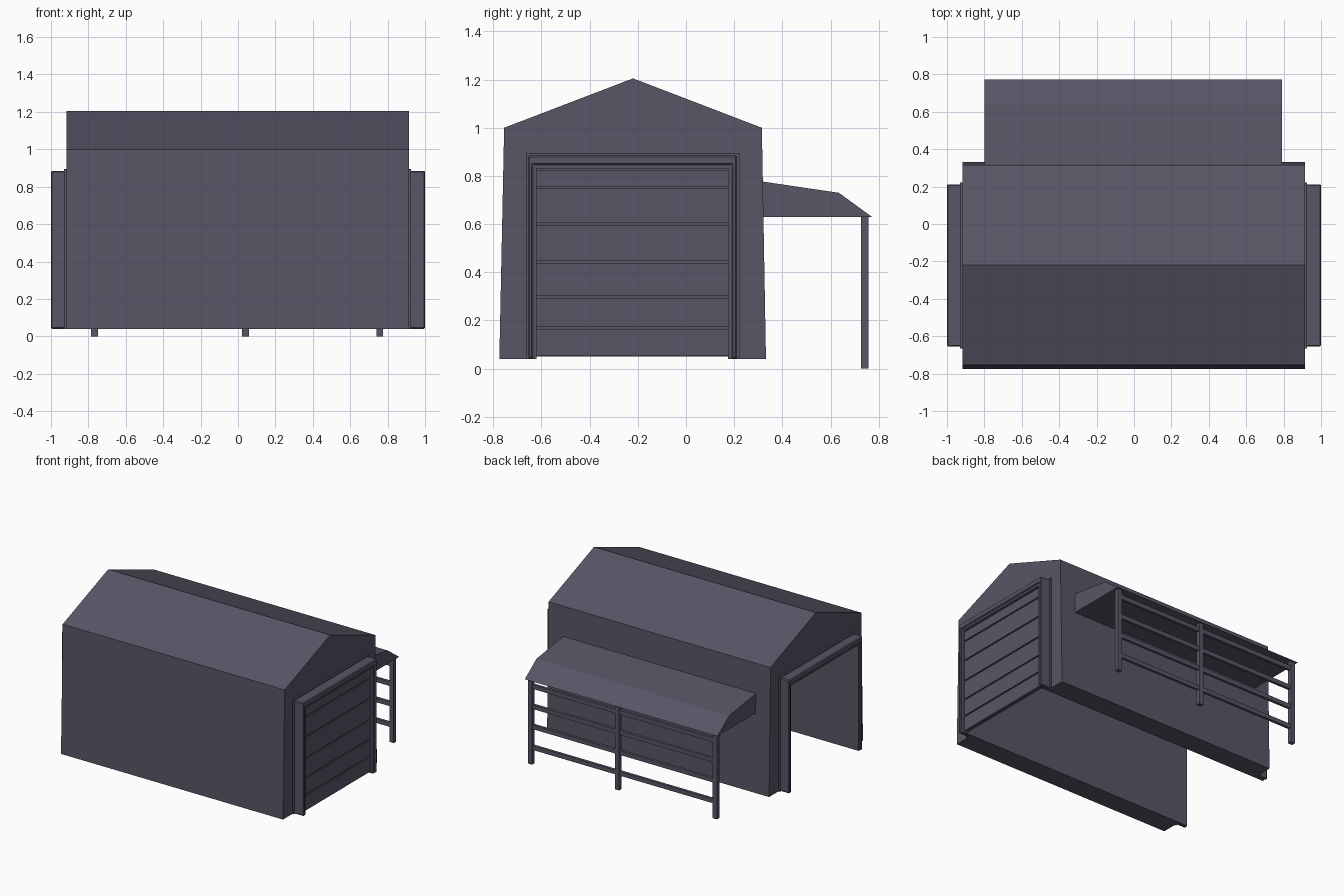
import bpy, bmesh

if "Cube" in bpy.data.objects:
    bpy.data.objects.remove(bpy.data.objects["Cube"])

mat = bpy.data.materials.new("dark_slate")
mat.diffuse_color = (0.10, 0.09, 0.13, 1)
mat.use_nodes = True
mat.node_tree.nodes["Principled BSDF"].inputs["Base Color"].default_value = mat.diffuse_color


def finish(name, bm, bevel=0):
    bmesh.ops.recalc_face_normals(bm, faces=bm.faces)
    me = bpy.data.meshes.new(name)
    bm.to_mesh(me)
    bm.free()
    me.materials.append(mat)
    ob = bpy.data.objects.new(name, me)
    bpy.context.collection.objects.link(ob)
    if bevel:
        m = ob.modifiers.new("bevel", 'BEVEL')
        m.width, m.segments = bevel, 1
    return ob


def prism(name, profile, x0, x1, bevel=0):
    """Extrude a y-z outline from x0 to x1."""
    bm = bmesh.new()
    face = bm.faces.new([bm.verts.new((x0, y, z)) for y, z in profile])
    ext = bmesh.ops.extrude_face_region(bm, geom=[face])
    verts = [g for g in ext["geom"] if isinstance(g, bmesh.types.BMVert)]
    bmesh.ops.translate(bm, verts=verts, vec=(x1 - x0, 0, 0))
    return finish(name, bm, bevel)


def box(name, x0, x1, y0, y1, z0, z1, bevel=0):
    return prism(name, [(y0, z0), (y1, z0), (y1, z1), (y0, z1)], x0, x1, bevel)


def arch(name, x0, x1, outer, inner, bevel=0):
    """Inverted-U door surround; outer and inner are (y0, y1, top)."""
    a, b, t = outer
    c, d, u = inner
    prism(name, [(a, .04), (a, t), (b, t), (b, .04),
                 (d, .04), (d, u), (c, u), (c, .04)], x0, x1, bevel)


# Main building: gabled shell with a passage running through it
prism("building_shell",
      [(-.775, .04), (-.755, 1), (-.22, 1.205), (.315, 1), (.332, .04),
       (.175, .04), (.175, .83), (-.62, .83), (-.62, .04)], -.918, .914)

# Stepped door surrounds on both ends
for side, s, wall in (("right", 1, .914), ("left", -1, .918)):
    arch(f"door_lip_{side}", s * wall, s * (wall + .012),
         (-.665, .222, .895), (-.635, .19, .845))
    arch(f"door_frame_{side}", s * wall, s * 1.0,
         (-.655, .212, .885), (-.635, .19, .845), .006)
    arch(f"door_trim_{side}", s * wall, s * .99,
         (-.635, .19, .845), (-.62, .175, .83))

# Sectional door, closed on the right end only
box("door_backing", .95, .966, -.62, .175, .05, .83)
levels = [.05, .168, .298, .443, .602, .752, .83]
for i, (lo, hi) in enumerate(zip(levels, levels[1:])):
    box(f"door_panel_{i + 1}", .96, .975, -.62, .175, lo + .005, hi - .005)

# Lean-to roof on the back wall
prism("lean_to_roof", [(.31, .778), (.635, .73), (.772, .63), (.31, .63)],
      -.80, .79)

# Posts and rails under the lean-to
posts = [-.767, .04, .758]
for i, x in enumerate(posts):
    box(f"post_{i + 1}", x - .018, x + .018, .727, .757, 0, .632)
for b, (xa, xb) in enumerate(zip(posts, posts[1:])):
    for r, z in enumerate((.125, .28, .43, .58)):
        box(f"rail_{b + 1}_{r + 1}", xa + .015, xb - .015,
            .732, .752, z - .016, z + .016)
